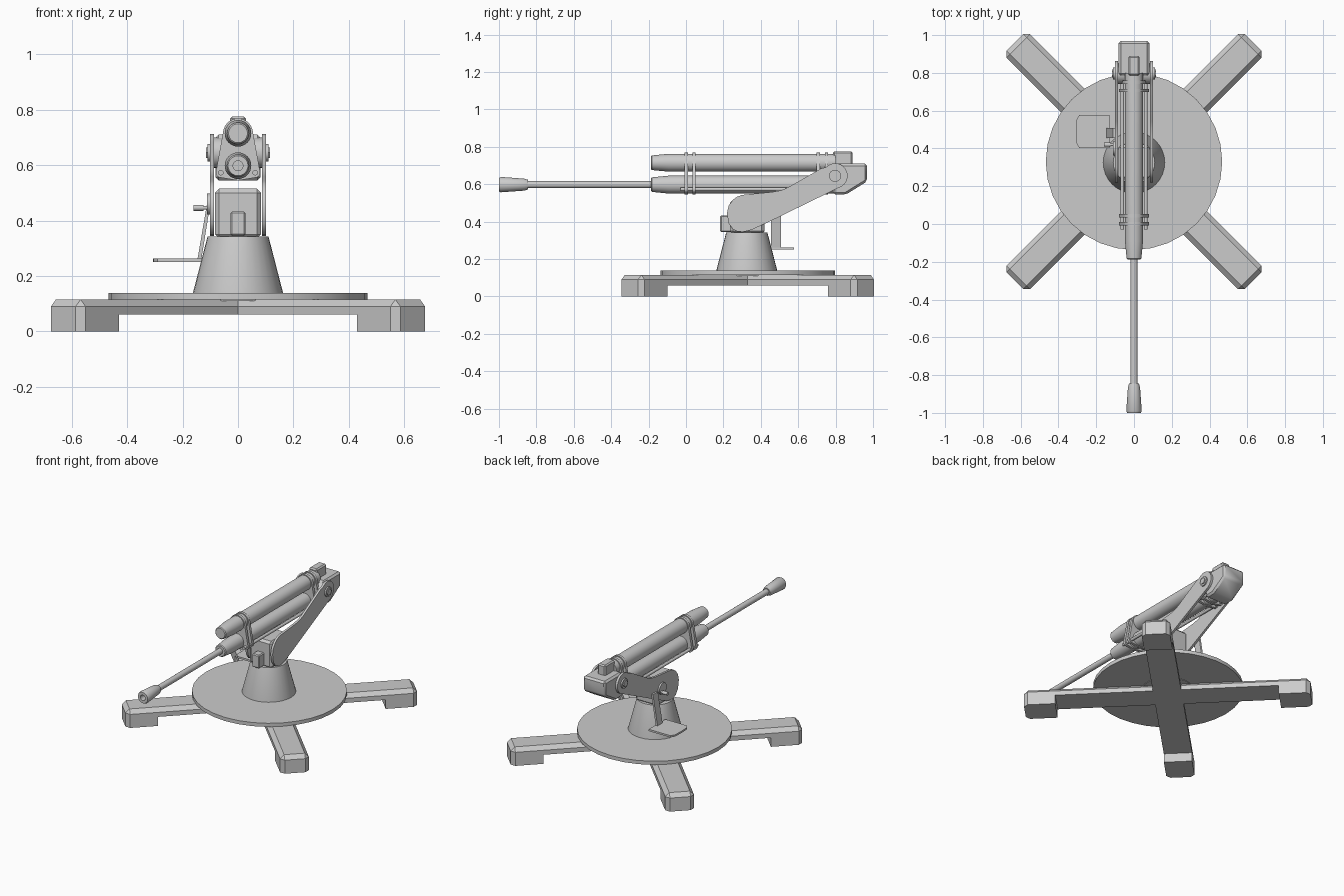
import bpy, bmesh
from math import sin, cos, pi, atan2, radians
from mathutils import Vector, Matrix

if "Cube" in bpy.data.objects:
    bpy.data.objects.remove(bpy.data.objects["Cube"])

CY = 0.33  # y of the pedestal axis


def finish(bm, name, angle=35):
    bmesh.ops.remove_doubles(bm, verts=bm.verts, dist=1e-5)
    bmesh.ops.recalc_face_normals(bm, faces=bm.faces)
    me = bpy.data.meshes.new(name)
    bm.to_mesh(me)
    bm.free()
    for p in me.polygons:
        p.use_smooth = True
    me.set_sharp_from_angle(angle=radians(angle))
    ob = bpy.data.objects.new(name, me)
    bpy.context.collection.objects.link(ob)
    return ob


def place(axis, u, v, t):
    """Profile coordinates (u, v) at depth t along the axis."""
    return {'x': (t, u, v), 'y': (u, t, v), 'z': (u, v, t)}[axis]


def prism_bm(pts, axis, a, b):
    bm = bmesh.new()
    lo = [bm.verts.new(place(axis, u, v, a)) for u, v in pts]
    hi = [bm.verts.new(place(axis, u, v, b)) for u, v in pts]
    bm.faces.new(lo)
    bm.faces.new(hi[::-1])
    n = len(pts)
    for i in range(n):
        j = (i + 1) % n
        bm.faces.new((lo[i], lo[j], hi[j], hi[i]))
    return bm


def prism(name, pts, axis, a, b, bevel=0.0):
    bm = prism_bm(pts, axis, a, b)
    if bevel:
        bmesh.ops.recalc_face_normals(bm, faces=bm.faces)
        bmesh.ops.bevel(bm, geom=bm.edges[:], offset=bevel, segments=1,
                        affect='EDGES', clamp_overlap=True)
    return finish(bm, name)


def box(name, x0, x1, y0, y1, z0, z1, bevel=0.0):
    return prism(name, [(x0, y0), (x1, y0), (x1, y1), (x0, y1)], 'z', z0, z1, bevel)


def lathe(name, prof, axis, cu, cv, n=32):
    """Revolve (t, radius) points around an axis through (cu, cv)."""
    bm = bmesh.new()
    rings = [[bm.verts.new(place(axis, cu + r * cos(2 * pi * i / n),
                                 cv + r * sin(2 * pi * i / n), t))
              for i in range(n)] for t, r in prof]
    for p, q in zip(rings, rings[1:]):
        for i in range(n):
            j = (i + 1) % n
            bm.faces.new((p[i], p[j], q[j], q[i]))
    bm.faces.new(rings[0])
    bm.faces.new(rings[-1][::-1])
    return finish(bm, name)


def hull(circles, n=24):
    """Convex outline around circles (u, v, r)."""
    pts = sorted({(round(u + r * cos(2 * pi * i / n), 5), round(v + r * sin(2 * pi * i / n), 5))
                  for u, v, r in circles for i in range(n)})

    def half(seq):
        out = []
        for p in seq:
            while len(out) > 1 and ((out[-1][0] - out[-2][0]) * (p[1] - out[-2][1])
                                    - (out[-1][1] - out[-2][1]) * (p[0] - out[-2][0])) <= 1e-7:
                out.pop()
            out.append(p)
        return out[:-1]
    return half(pts) + half(pts[::-1])


# Crossed base beams with a foot at each end
L, W, S = 0.892, 0.088, 0.696
beam = [(-L, 0), (-L, .115), (L, .115), (L, 0), (S, 0), (S, .06), (-S, .06), (-S, 0)]
for k, ang in enumerate((45, -45)):
    bm = prism_bm(beam, 'y', -W, W)
    bmesh.ops.recalc_face_normals(bm, faces=bm.faces)
    edges = []
    for e in bm.edges:
        a, b = (v.co for v in e.verts)
        top = a.z > .11 and b.z > .11
        corner = abs(a.x) > .89 and abs(b.x) > .89 and abs(a.z - b.z) > .1
        if top or corner:
            edges.append(e)
    bmesh.ops.bevel(bm, geom=edges, offset=.025, segments=1, affect='EDGES')
    bm.transform(Matrix.Translation((0, CY, 0)) @ Matrix.Rotation(radians(ang), 4, 'Z'))
    finish(bm, f"base_beam_{k + 1}", 20)

# Turntable and pedestal
lathe("platform_disc", [(.114, .467), (.138, .467)], 'z', 0, CY, 32)
lathe("pedestal_cone", [(.11, .163), (.138, .163), (.343, .11)], 'z', 0, .325)

# Mount head between the arms
box("mount_head", -.083, .083, .235, .42, .335, .515, .015)
box("front_stop", -.027, .027, .183, .26, .345, .433, .006)

# Swept side arms, hubs and bolts
arm = [(.219, .446), (.228, .485), (.25, .516), (.272, .533), (.3, .543), (.464, .559),
       (.51, .568), (.545, .583), (.72, .683)]
arm += [(.797 + .067 * cos(radians(a)), .645 + .067 * sin(radians(a)))
        for a in range(135, -80, -15)]
arm += [(.437, .396), (.35, .356), (.304, .345), (.275, .348), (.25, .36), (.228, .392)]
for side, s in (("right", 1), ("left", -1)):
    prism(f"{side}_arm", arm, 'x', s * .086, s * .101)
    lathe(f"{side}_hub", [(s * .05, .055), (s * .09, .055), (s * .09, .032), (s * .11, .032)],
          'x', .797, .645, 24)
    lathe(f"{side}_bolt", [(s * .1, .022), (s * .116, .022)], 'x', .797, .645, 6)
    # Guide rods beside the lower sleeve
    lathe(f"{side}_guide_rod", [(-.03, .01), (.8, .01)], 'y', s * .062, .573, 12)

# Breech with top block
breech = [(.785, .545), (.855, .545), (.968, .615), (.968, .71), (.785, .71)]
prism("breech", breech, 'x', -.082, .082, .012)
box("breech_top_block", -.029, .029, .785, .89, .70, .776, .008)

# Recoil cylinder, barrel sleeve, barrel and hollow muzzle
tube = [(-.187, .034), (-.182, .039), (-.09, .048), (.8, .048)]
lathe("recoil_cylinder", tube, 'y', 0, .715)
lathe("barrel_sleeve", tube, 'y', 0, .598)
lathe("barrel", [(-.86, .019), (-.15, .019)], 'y', 0, .598, 24)
lathe("muzzle", [(-.93, .018), (-1, .018), (-1, .036), (-.99, .041), (-.865, .032),
                 (-.845, .026), (-.845, .012)], 'y', 0, .598, 24)

# Clamp bands around both tubes
band = hull([(0, .715, .054), (.062, .573, .018), (-.062, .573, .018), (0, .598, .053)])
for k, y in enumerate((0, .042, .706, .75)):
    prism(f"clamp_band_{k + 1}", band, 'y', y - .008, y + .01)

# Operator seat on a bent bracket
bracket = [(-.1, .46), (-.112, .46), (-.146, .262), (-.2, .262), (-.2, .25), (-.134, .25)]
prism("seat_bracket", bracket, 'y', .455, .507)
seat = [(-.13, .402), (-.13, .577), (-.29, .577), (-.305, .55), (-.307, .49), (-.305, .429),
        (-.29, .402)]
prism("seat", seat, 'z', .25, .262)

# Elevation hand crank
lathe("crank_disc", [(-.095, .038), (-.112, .038)], 'x', .4, .46, 20)
lathe("crank_handle", [(-.1, .007), (-.125, .007), (-.125, .011), (-.16, .011)],
      'x', .42, .446, 12)
